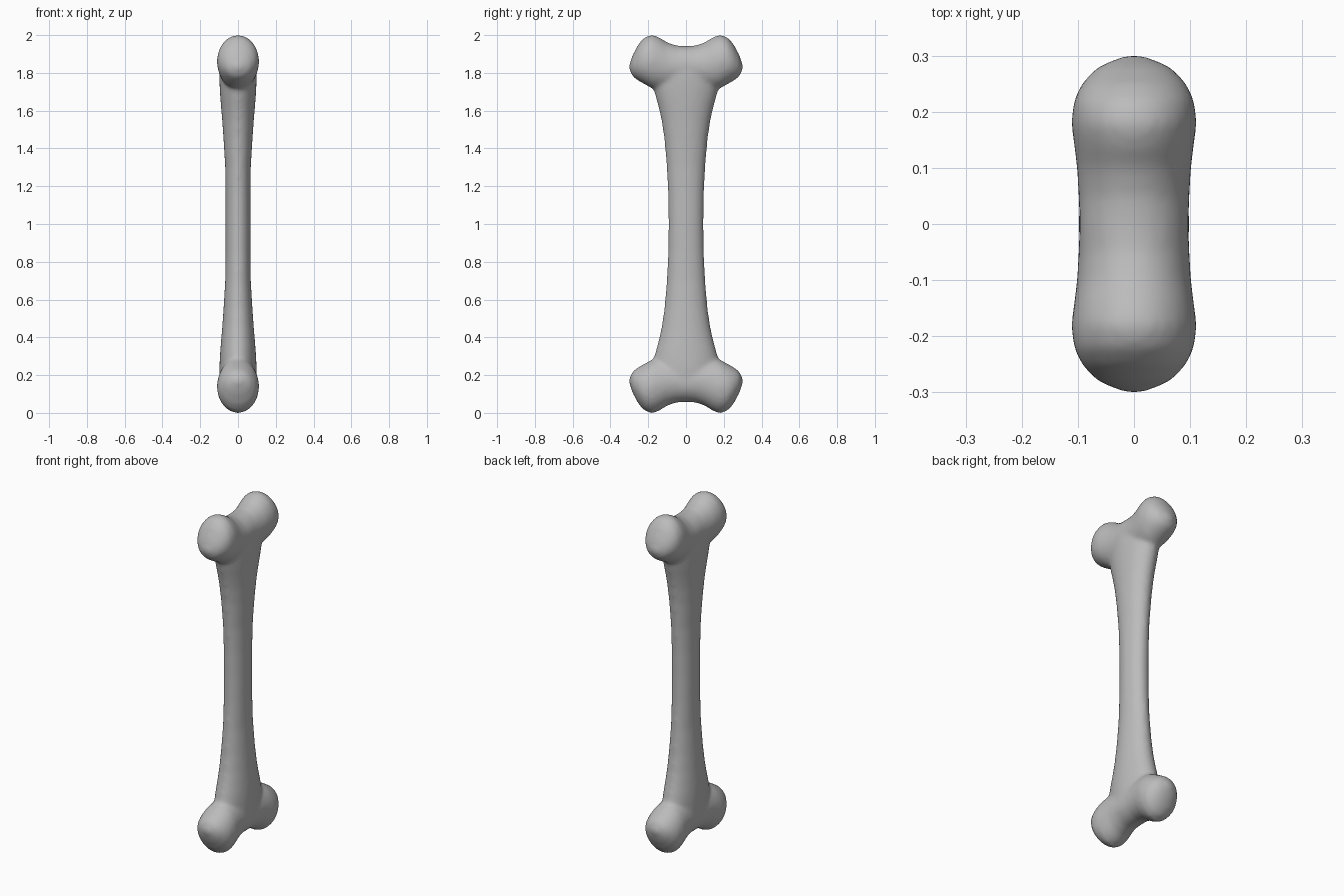
import bpy, bmesh
from math import sin, cos, pi
from mathutils import Vector

if "Cube" in bpy.data.objects:
    bpy.data.objects.remove(bpy.data.objects["Cube"])

SEGMENTS = 32


def loft(bm, rings):
    """Skin a closed tube through (centre, axis_a, axis_b) ellipses."""
    loops = []
    for centre, a, b in rings:
        loops.append([bm.verts.new(centre + a * cos(2 * pi * i / SEGMENTS) + b * sin(2 * pi * i / SEGMENTS))
                      for i in range(SEGMENTS)])
    for low, high in zip(loops, loops[1:]):
        for i in range(SEGMENTS):
            j = (i + 1) % SEGMENTS
            bm.faces.new((low[i], low[j], high[j], high[i]))
    bm.faces.new(loops[0][::-1])
    bm.faces.new(loops[-1])


# Shaft: height above the middle, half width in x, half depth in y
shaft = [(0, .066, .093), (.15, .066, .095), (.3, .068, .102), (.45, .077, .115),
         (.55, .084, .130), (.62, .090, .146), (.67, .094, .160), (.72, .097, .172),
         (.77, .099, .172), (.84, .097, .15)]

# Knuckles: distance from the middle in y, top, bottom, half width in x
knuckle = [(0, .942, .74, .098), (.05, .945, .72, .099), (.1, .962, .71, .102),
           (.14, .988, .71, .107), (.18, 1.003, .718, .112), (.22, .988, .740, .108),
           (.25, .955, .757, .094), (.28, .900, .778, .066), (.294, .862, .805, .034),
           (.302, .840, .825, .008)]

bm = bmesh.new()
X, Y, Z = Vector((1, 0, 0)), Vector((0, 1, 0)), Vector((0, 0, 1))
full_shaft = [(-h, w, d) for h, w, d in shaft[:0:-1]] + shaft
loft(bm, [(Z * (1 + h), X * w, Y * d) for h, w, d in full_shaft])

# One pair of knuckles at each end
full_knuckle = [(-y, t, b, w) for y, t, b, w in knuckle[:0:-1]] + knuckle
for end in (1, -1):
    loft(bm, [(Y * y + Z * (1 + end * (t + b) / 2), X * w, Z * ((t - b) / 2))
              for y, t, b, w in full_knuckle])
bmesh.ops.recalc_face_normals(bm, faces=bm.faces)

mesh = bpy.data.meshes.new("bone")
bm.to_mesh(mesh)
bm.free()
bone = bpy.data.objects.new("bone", mesh)
bpy.context.collection.objects.link(bone)

# Fuse the parts and soften the joins
remesh = bone.modifiers.new("fuse", 'REMESH')
remesh.mode = 'VOXEL'
remesh.voxel_size = 0.011
remesh.use_smooth_shade = True
soften = bone.modifiers.new("soften", 'SMOOTH')
soften.factor = 0.5
soften.iterations = 10

# Plain grey
grey = bpy.data.materials.new("bone grey")
grey.use_nodes = True
colour = (.5, .5, .5, 1)
grey.diffuse_color = colour
grey.node_tree.nodes["Principled BSDF"].inputs["Base Color"].default_value = colour
mesh.materials.append(grey)
for face in mesh.polygons:
    face.use_smooth = True
